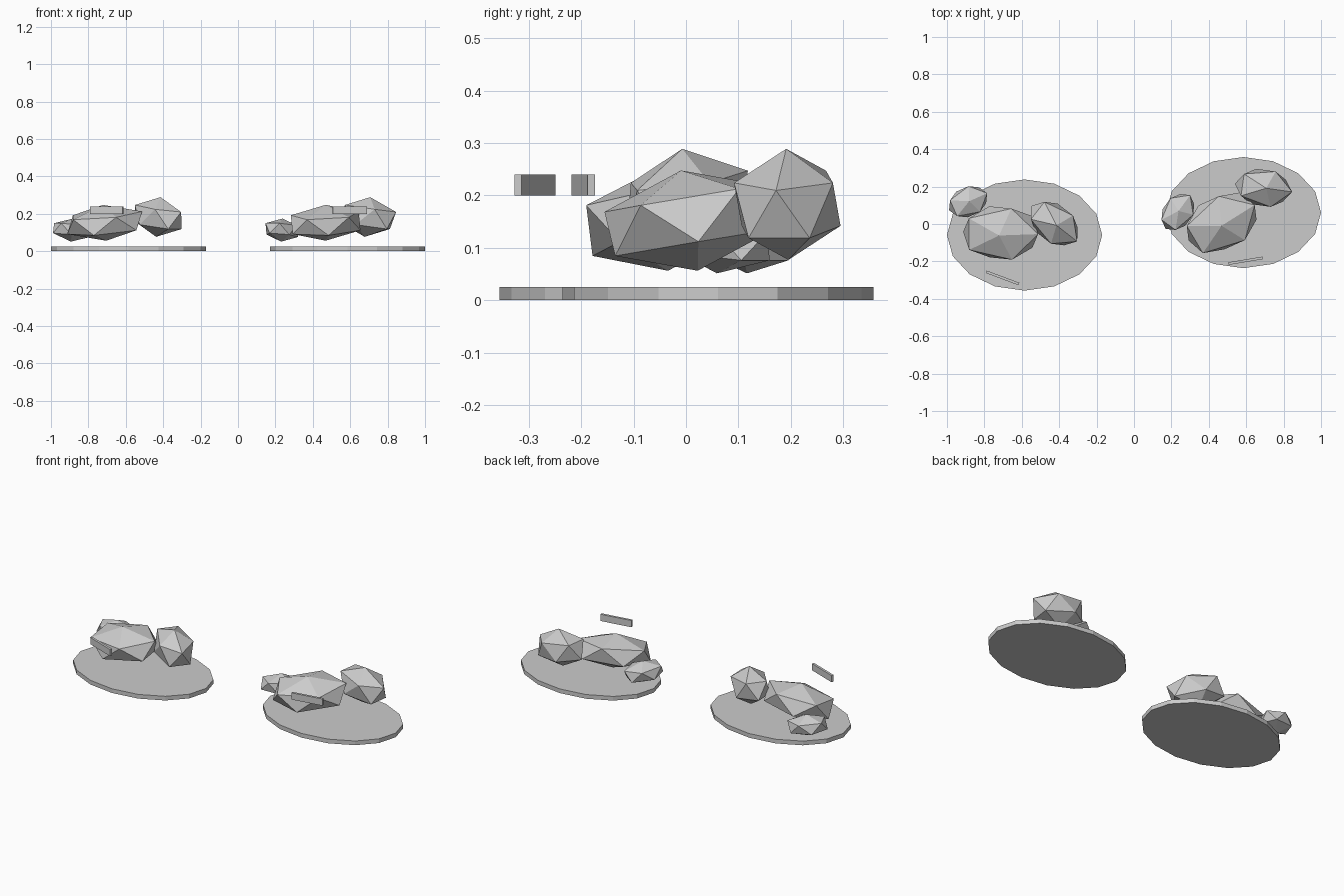
import bpy
from math import radians, cos, sin

if "Cube" in bpy.data.objects:
    bpy.data.objects.remove(bpy.data.objects["Cube"])


def place(obj, name, origin, turn, offset, z, rot, scale):
    """Position a part in its group's turned frame."""
    c, s = cos(radians(turn)), sin(radians(turn))
    obj.name = name
    obj.location = (origin[0] + c * offset[0] - s * offset[1],
                    origin[1] + s * offset[0] + c * offset[1], z)
    obj.rotation_euler = (radians(rot[0]), radians(rot[1]), radians(rot[2] + turn))
    obj.scale = scale


# name, offset in group, height, tilt and yaw, radii
ROCKS = [
    ("large_rock", (-0.128, 0.011), 0.152, (8, -5, 0), (0.229, 0.162, 0.097)),
    ("tall_rock", (0.159, 0.061), 0.183, (0, 8, -38), (0.167, 0.112, 0.107)),
    ("small_rock", (-0.302, 0.178), 0.113, (0, 6, 24), (0.122, 0.088, 0.062)),
]


def rock_group(prefix, origin, turn):
    # oval base slab, 16 sides
    bpy.ops.mesh.primitive_cylinder_add(vertices=16, radius=1, depth=1)
    place(bpy.context.object, prefix + "_oval_base", origin, 0, (0, 0), 0.0125,
          (0, 0, 0), (0.415, 0.297, 0.025))
    # faceted rocks
    for name, offset, z, rot, scale in ROCKS:
        bpy.ops.mesh.primitive_ico_sphere_add(subdivisions=1, radius=1)
        place(bpy.context.object, prefix + "_" + name, origin, turn, offset, z, rot, scale)
    # thin floating plate in front
    bpy.ops.mesh.primitive_cube_add(size=1)
    place(bpy.context.object, prefix + "_thin_plate", origin, turn, (-0.118, -0.229), 0.22,
          (0, 0, -20.5), (0.186, 0.014, 0.04))


rock_group("left", (-0.585, -0.059), 0)
rock_group("right", (0.585, 0.061), 30)
